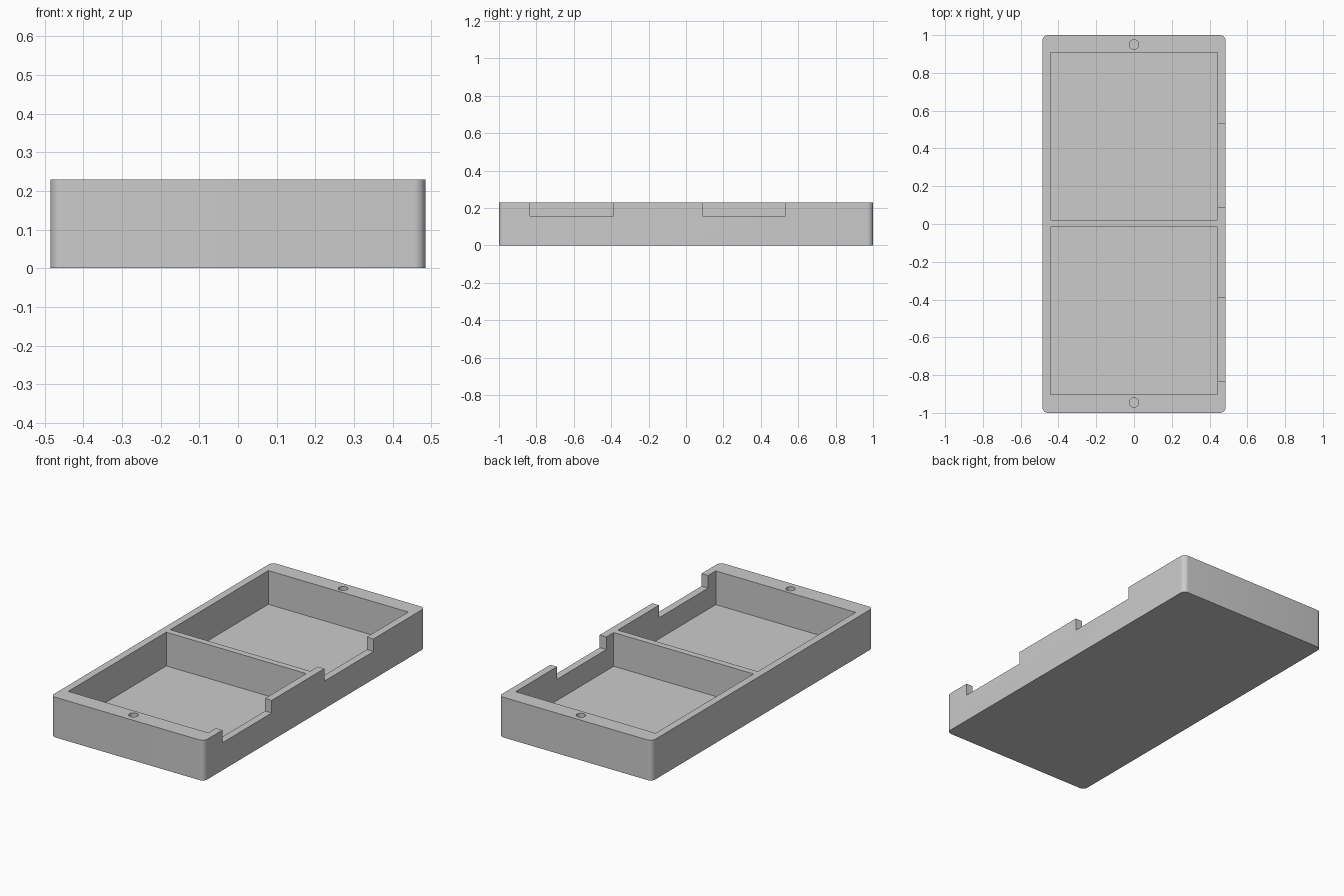
import bpy
import bmesh
from mathutils import Matrix, Vector

if "Cube" in bpy.data.objects:
    bpy.data.objects.remove(bpy.data.objects["Cube"], do_unlink=True)

HALF_X, HALF_Y, HEIGHT = 0.485, 1.0, 0.23
FLOOR, INNER_X = 0.037, 0.443
NOTCH_Z = 0.158

grey = bpy.data.materials.new("light_grey")
grey.use_nodes = True
colour = (0.6, 0.6, 0.6, 1)
grey.diffuse_color = colour
grey.node_tree.nodes["Principled BSDF"].inputs["Base Color"].default_value = colour


def make_object(name, bm):
    mesh = bpy.data.meshes.new(name)
    bm.to_mesh(mesh)
    bm.free()
    mesh.materials.append(grey)
    obj = bpy.data.objects.new(name, mesh)
    bpy.context.collection.objects.link(obj)
    return obj


def box(name, low, high, corner=0):
    """Box between two corners, with optional rounded vertical edges."""
    low, high = Vector(low), Vector(high)
    bm = bmesh.new()
    matrix = Matrix.Translation((low + high) / 2) @ Matrix.Diagonal((*(high - low), 1))
    bmesh.ops.create_cube(bm, size=1, matrix=matrix)
    if corner:
        upright = [e for e in bm.edges
                   if abs(e.verts[0].co.z - e.verts[1].co.z) > 0.01]
        bmesh.ops.bevel(bm, geom=upright, offset=corner, segments=8,
                        profile=0.5, affect='EDGES')
    return make_object(name, bm)


def cylinder(name, y, radius, low, high):
    bm = bmesh.new()
    bmesh.ops.create_cone(bm, cap_ends=True, segments=32, radius1=radius,
                          radius2=radius, depth=high - low,
                          matrix=Matrix.Translation((0, y, (low + high) / 2)))
    return make_object(name, bm)


# Tray body with rounded corners
tray = box("tray", (-HALF_X, -HALF_Y, 0), (HALF_X, HALF_Y, HEIGHT), 0.03)

cutters = []
# Two square compartments either side of the thin divider
for y0, y1 in ((-0.902, -0.016), (0.021, 0.907)):
    cutters.append(box("compartment_cutter", (-INNER_X, y0, FLOOR),
                       (INNER_X, y1, HEIGHT + 0.1)))
# Shallow notches in the right wall
for y0, y1 in ((-0.833, -0.388), (0.088, 0.533)):
    cutters.append(box("notch_cutter", (INNER_X - 0.02, y0, NOTCH_Z),
                       (HALF_X + 0.05, y1, HEIGHT + 0.1)))
# Blind screw holes in the end walls
for y in (-0.945, 0.95):
    cutters.append(cylinder("hole_cutter", y, 0.025, 0.08, HEIGHT + 0.1))

bpy.ops.object.select_all(action='DESELECT')
bpy.context.view_layer.objects.active = tray
tray.select_set(True)
for cutter in cutters:
    cutter.hide_render = True
    cut = tray.modifiers.new("cut", 'BOOLEAN')
    cut.operation = 'DIFFERENCE'
    cut.solver = 'EXACT'
    cut.object = cutter
    bpy.ops.object.modifier_apply(modifier=cut.name)
    bpy.data.objects.remove(cutter, do_unlink=True)

bpy.ops.object.shade_smooth_by_angle()
